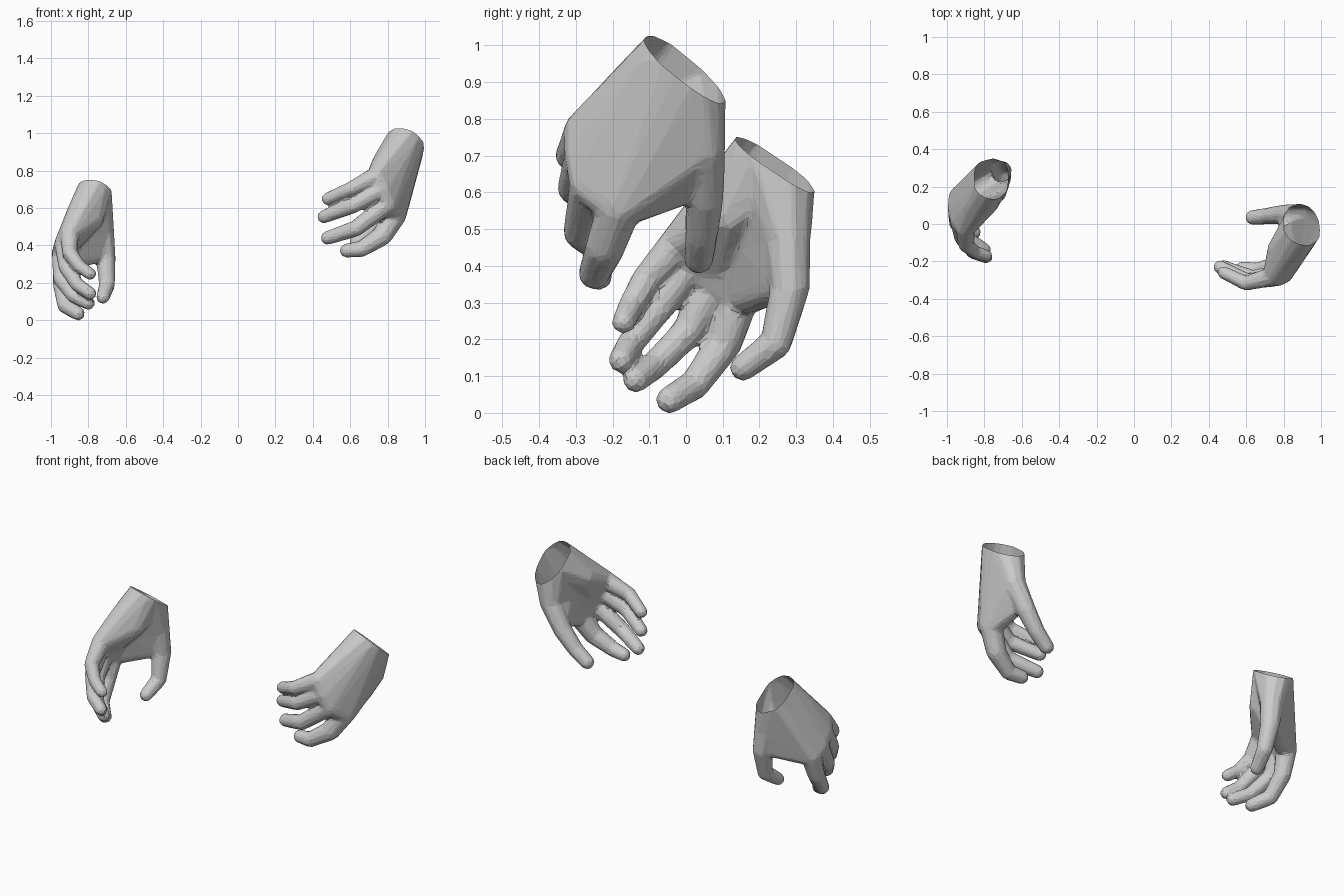
import bpy, bmesh
from mathutils import Vector, Matrix

if "Cube" in bpy.data.objects:
    bpy.data.objects.remove(bpy.data.objects["Cube"])

SKIN = 0.003  # makes up for the shrinkage of softening


def hull(bm, balls):
    """Add the convex hull of some balls (x, y, z, radius) to bm."""
    part = bmesh.new()
    for x, y, z, r in balls:
        bmesh.ops.create_icosphere(part, subdivisions=2, radius=r + SKIN,
                                   matrix=Matrix.Translation((x, y, z)))
    bmesh.ops.delete(part, geom=part.edges[:], context='EDGES_FACES')
    bmesh.ops.convex_hull(part, input=part.verts[:])
    loose = [v for v in part.verts if not v.link_faces]
    bmesh.ops.delete(part, geom=loose, context='VERTS')
    bmesh.ops.recalc_face_normals(part, faces=part.faces[:])
    mesh = bpy.data.meshes.new("part")
    part.to_mesh(mesh)
    part.free()
    bm.from_mesh(mesh)
    bpy.data.meshes.remove(mesh)


def chain(bm, balls):
    """Finger: tapered segments between consecutive joints."""
    for a, b in zip(balls, balls[1:]):
        hull(bm, [a, b])


def hand(name, wrist, wrist_normal, heel, fingers, thumb, web):
    bm = bmesh.new()
    knuckles = [f[0] for f in fingers]
    # palm, in two hulls so that the knuckle row stays curved
    hull(bm, wrist + heel + knuckles[:3])
    hull(bm, wrist + knuckles[1:])
    # ball of the thumb, web to the index finger, and the thumb
    hull(bm, wrist + [thumb[0], web[1], knuckles[3]])
    hull(bm, web + [thumb[0], knuckles[3]])
    chain(bm, thumb)
    for f in fingers:
        chain(bm, f)
    mesh = bpy.data.meshes.new(name)
    bm.to_mesh(mesh)
    bm.free()
    obj = bpy.data.objects.new(name, mesh)
    bpy.context.collection.objects.link(obj)

    # fuse into one skin, then reduce to low-poly facets
    m = obj.modifiers.new("fuse", 'REMESH')
    m.mode = 'VOXEL'
    m.voxel_size = 0.008
    m = obj.modifiers.new("soften", 'SMOOTH')
    m.factor = 0.5
    m.iterations = 8
    m = obj.modifiers.new("facets", 'DECIMATE')
    m.ratio = 0.06
    bpy.context.view_layer.update()
    dg = bpy.context.evaluated_depsgraph_get()
    skin = bpy.data.meshes.new_from_object(obj.evaluated_get(dg))
    obj.modifiers.clear()

    # open wrist
    bm = bmesh.new()
    bm.from_mesh(skin)
    centre = sum((Vector(w[:3]) for w in wrist), Vector()) / len(wrist)
    bmesh.ops.bisect_plane(bm, geom=bm.verts[:] + bm.edges[:] + bm.faces[:],
                           plane_co=centre, plane_no=Vector(wrist_normal),
                           clear_outer=True)
    for f in bm.faces:
        f.smooth = False
    bm.to_mesh(skin)
    bm.free()
    obj.data = skin
    return obj


# fingers run little, ring, middle, index; each from knuckle to tip
hand("right_hand",
     wrist=[(.897, -.033, .96, .101), (.897, .006, .925, .101)],
     wrist_normal=(.3, .6, .74),
     heel=[(.79, -.14, .83, .075)],
     fingers=[
         [(.74, -.28, .77, .05), (.60, -.317, .70, .037), (.48, -.26, .648, .032)],
         [(.77, -.28, .70, .05), (.61, -.308, .61, .040), (.46, -.23, .553, .034)],
         [(.80, -.265, .62, .05), (.63, -.29, .49, .042), (.48, -.23, .44, .035)],
         [(.84, -.18, .565, .060), (.77, -.22, .45, .052), (.66, -.25, .38, .041),
          (.58, -.237, .372, .035)]],
     thumb=[(.87, .045, .72, .06), (.79, .05, .58, .050), (.71, .042, .48, .042),
            (.635, .035, .418, .038)],
     web=[(.81, .03, .62, .04), (.85, -.05, .72, .06)])

hand("left_hand",
     wrist=[(-.765, .21, .70, .090), (-.765, .263, .66, .090)],
     wrist_normal=(.2, .53, .8),
     heel=[(-.84, .10, .58, .07), (-.785, .12, .54, .065)],
     fingers=[
         [(-.90, -.02, .46, .05), (-.90, -.11, .36, .038), (-.85, -.15, .29, .033),
          (-.79, -.17, .247, .030)],
         [(-.93, .015, .41, .05), (-.92, -.075, .285, .039), (-.86, -.15, .19, .035),
          (-.79, -.177, .143, .032)],
         [(-.945, .08, .36, .05), (-.945, .005, .22, .042), (-.88, -.085, .13, .036),
          (-.80, -.137, .09, .033)],
         [(-.935, .145, .315, .054), (-.942, .105, .19, .046), (-.925, .025, .078, .039),
          (-.855, -.045, .035, .035)]],
     thumb=[(-.725, .275, .47, .062), (-.708, .283, .34, .052), (-.70, .245, .19, .041),
            (-.722, .155, .123, .034)],
     web=[(-.74, .265, .35, .04), (-.82, .20, .45, .06)])
